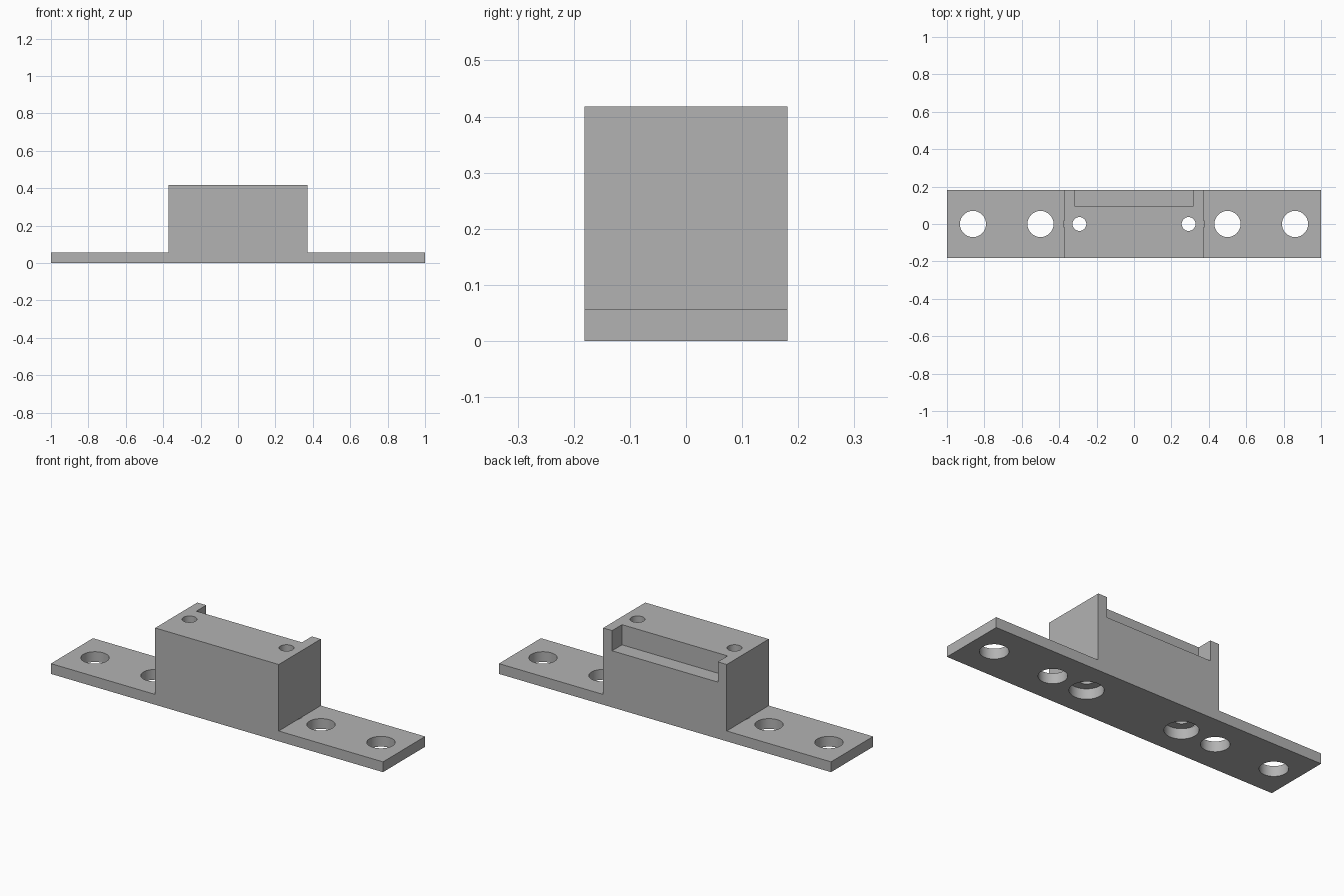
import bpy
import bmesh

if "Cube" in bpy.data.objects:
    bpy.data.objects.remove(bpy.data.objects["Cube"])

HALF_DEPTH = 0.181
PLATE_TOP = 0.056
BLOCK_HALF = 0.372
BLOCK_TOP = 0.418

grey = bpy.data.materials.new("plain grey")
grey.use_nodes = True
grey.diffuse_color = (0.45, 0.45, 0.45, 1)
grey.node_tree.nodes["Principled BSDF"].inputs["Base Color"].default_value = grey.diffuse_color


def make_object(name, bm):
    bmesh.ops.recalc_face_normals(bm, faces=bm.faces)
    mesh = bpy.data.meshes.new(name)
    bm.to_mesh(mesh)
    bm.free()
    mesh.materials.append(grey)
    obj = bpy.data.objects.new(name, mesh)
    bpy.context.collection.objects.link(obj)
    return obj


def cut(target, name, bm):
    cutter = make_object(name, bm)
    cutter.hide_render = True
    mod = target.modifiers.new(name, "BOOLEAN")
    mod.operation = "DIFFERENCE"
    mod.solver = "EXACT"
    mod.object = cutter
    bpy.ops.object.modifier_apply(modifier=mod.name)
    bpy.data.objects.remove(cutter)


def drill(target, name, x, radius, bottom, top):
    bm = bmesh.new()
    bmesh.ops.create_cone(bm, cap_ends=True, segments=48, radius1=radius,
                          radius2=radius, depth=top - bottom)
    bmesh.ops.translate(bm, verts=bm.verts, vec=(x, 0, (top + bottom) / 2))
    cut(target, name, bm)


# Bracket body: stepped front profile extruded from front to back
half = [(BLOCK_HALF, BLOCK_TOP), (BLOCK_HALF, PLATE_TOP), (1, PLATE_TOP), (1, 0)]
outline = half + [(-x, z) for x, z in reversed(half)]
bm = bmesh.new()
face = bm.faces.new([bm.verts.new((x, -HALF_DEPTH, z)) for x, z in outline])
extruded = bmesh.ops.extrude_face_region(bm, geom=[face])["geom"]
bmesh.ops.translate(bm, vec=(0, 2 * HALF_DEPTH, 0),
                    verts=[v for v in extruded if isinstance(v, bmesh.types.BMVert)])
bracket = make_object("mounting_bracket", bm)
bpy.context.view_layer.objects.active = bracket
bracket.select_set(True)

# Notch along the upper back edge of the block
bm = bmesh.new()
bmesh.ops.create_cube(bm, size=1)
bmesh.ops.scale(bm, verts=bm.verts, vec=(0.636, 0.2, 0.22))
bmesh.ops.translate(bm, verts=bm.verts, vec=(0, 0.196, BLOCK_TOP))
cut(bracket, "back_notch", bm)

# Mounting holes in the flanges, and counterbored screw holes in the block
for side in (-1, 1):
    for x in (0.5, 0.861):
        drill(bracket, "flange_hole", side * x, 0.07, -0.1, 0.2)
    drill(bracket, "screw_hole", side * 0.292, 0.037, -0.1, 0.6)
    drill(bracket, "counterbore", side * 0.292, 0.083, -0.1, PLATE_TOP)

bpy.ops.object.shade_smooth_by_angle()
